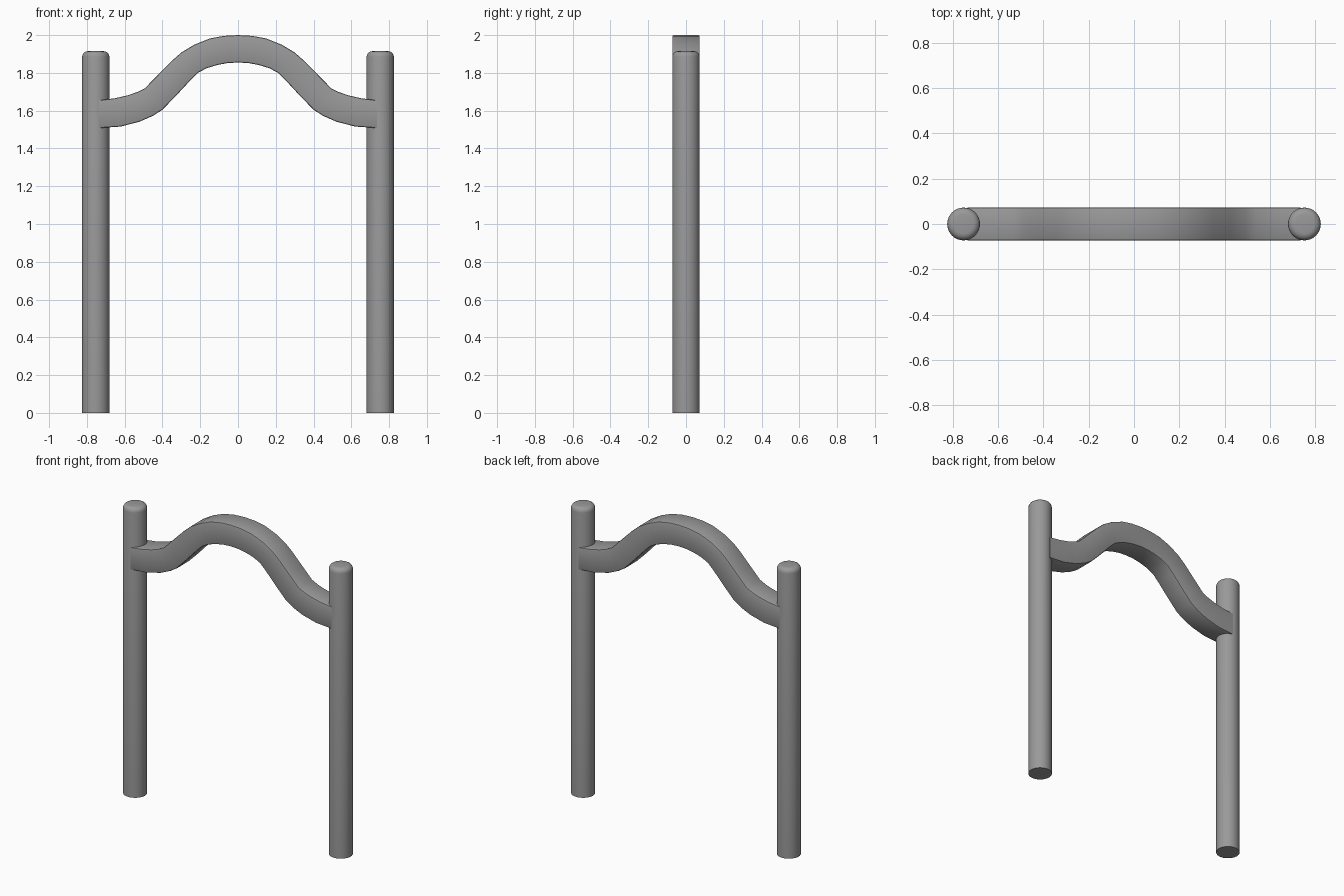
import bpy, bmesh, math

cube = bpy.data.objects.get("Cube")
if cube:
    bpy.data.objects.remove(cube, do_unlink=True)

POST_X, RADIUS, POST_TOP = 0.753, 0.0725, 1.915

# Plain grey metal
metal = bpy.data.materials.new("grey_metal")
metal.use_nodes = True
grey = (0.32, 0.32, 0.32, 1)
metal.diffuse_color = grey
metal.node_tree.nodes["Principled BSDF"].inputs["Base Color"].default_value = grey


def finish(name, bm, angle):
    """Turn a bmesh into a smooth-shaded object."""
    bmesh.ops.recalc_face_normals(bm, faces=bm.faces)
    mesh = bpy.data.meshes.new(name)
    bm.to_mesh(mesh)
    bm.free()
    mesh.materials.append(metal)
    obj = bpy.data.objects.new(name, mesh)
    bpy.context.collection.objects.link(obj)
    bpy.ops.object.select_all(action="DESELECT")
    obj.select_set(True)
    bpy.context.view_layer.objects.active = obj
    bpy.ops.object.shade_smooth_by_angle(angle=math.radians(angle))


# Round posts with a softened top rim
def make_post(name, x):
    bm = bmesh.new()
    bmesh.ops.create_cone(bm, cap_ends=True, segments=32, radius1=RADIUS,
                          radius2=RADIUS, depth=POST_TOP)
    bmesh.ops.translate(bm, verts=bm.verts, vec=(x, 0, POST_TOP / 2))
    rim = [e for e in bm.edges if all(v.co.z > POST_TOP - 0.01 for v in e.verts)]
    bmesh.ops.bevel(bm, geom=rim, offset=0.03, segments=4, profile=0.5,
                    affect="EDGES")
    finish(name, bm, 40)


make_post("left_post", POST_X)
make_post("right_post", -POST_X)

# Half of the arched bar: (top x, top z, bottom x, bottom z) per station
half = [
    (0.00, 2.000, 0.00, 1.855), (0.075, 1.996, 0.055, 1.852),
    (0.15, 1.982, 0.11, 1.842), (0.23, 1.950, 0.165, 1.825),
    (0.30, 1.908, 0.21, 1.802), (0.35, 1.864, 0.25, 1.763),
    (0.425, 1.788, 0.325, 1.682), (0.495, 1.717, 0.40, 1.605),
    (0.535, 1.698, 0.45, 1.573), (0.585, 1.681, 0.52, 1.542),
    (0.65, 1.666, 0.62, 1.516), (0.735, 1.655, 0.735, 1.508),
]
mirrored = [(-a, b, -c, d) for a, b, c, d in reversed(half[1:])]

# Arched square bar swept between the posts
bm = bmesh.new()
rings = []
for tx, tz, bx, bz in mirrored + half:
    rings.append([bm.verts.new(p) for p in (
        (tx, -RADIUS, tz), (tx, RADIUS, tz), (bx, RADIUS, bz), (bx, -RADIUS, bz))])
for a, b in zip(rings, rings[1:]):
    for i in range(4):
        j = (i + 1) % 4
        bm.faces.new((a[i], a[j], b[j], b[i]))
bm.faces.new(rings[0])
bm.faces.new(rings[-1])
bm.normal_update()
corners = [bm.edges.get((a[i], b[i])) for a, b in zip(rings, rings[1:])
           for i in range(4)]
bmesh.ops.bevel(bm, geom=corners, offset=0.008, segments=2, profile=0.5,
                affect="EDGES")
finish("arched_bar", bm, 35)
